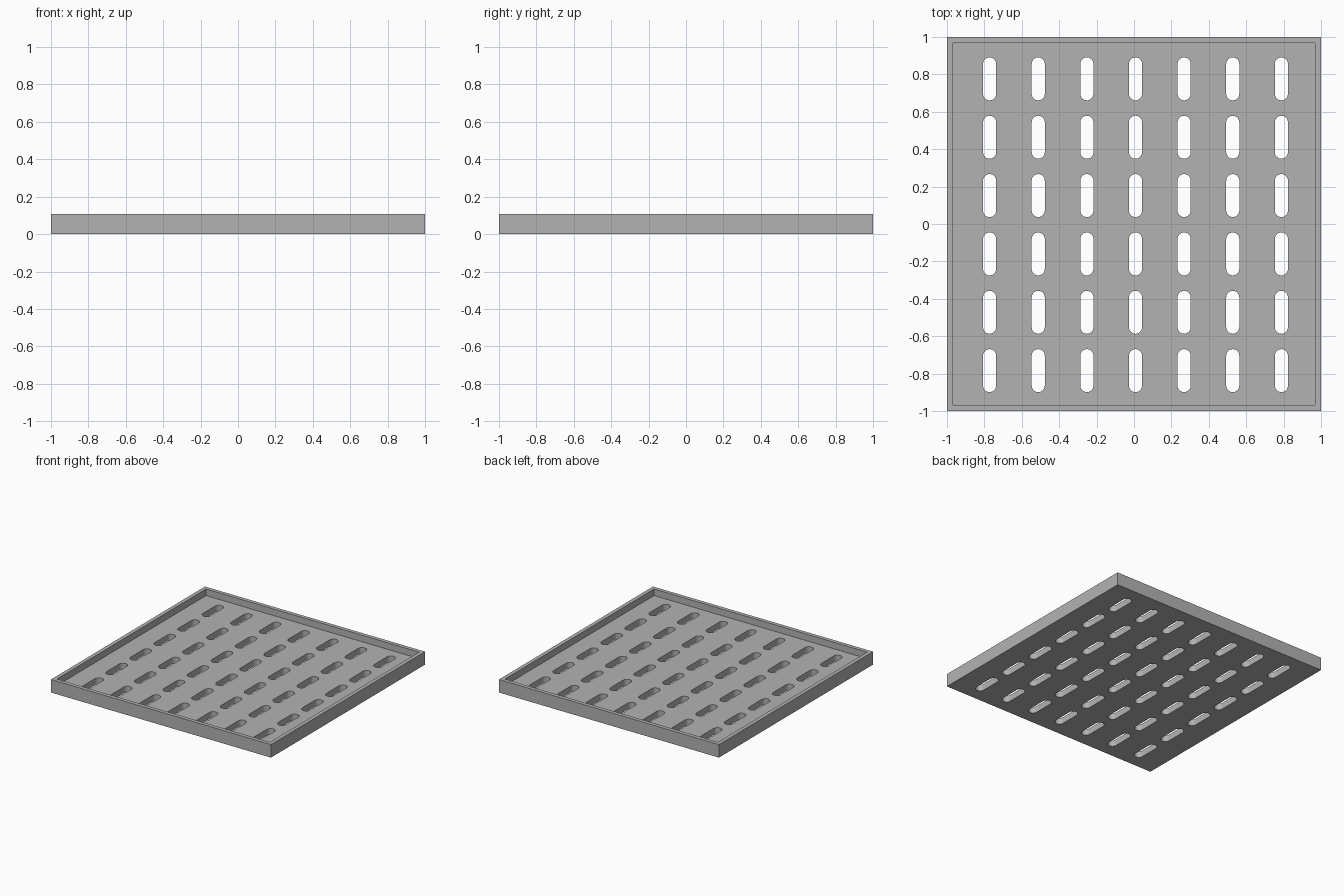
import bpy, bmesh
from math import cos, sin, pi, radians

cube = bpy.data.objects.get("Cube")
if cube:
    bpy.data.objects.remove(cube, do_unlink=True)

HEIGHT, FLOOR, WALL = 0.107, 0.053, 0.045
SLOT_R, SLOT_HALF = 0.035, 0.115
COLS, ROWS = 7, 6
STEP_X, STEP_Y = 0.26, 0.312
MID_X, MID_Y = 0.008, -0.004
ARC = 12


def add_object(name, bm):
    bmesh.ops.recalc_face_normals(bm, faces=bm.faces)
    mesh = bpy.data.meshes.new(name)
    bm.to_mesh(mesh)
    bm.free()
    obj = bpy.data.objects.new(name, mesh)
    bpy.context.collection.objects.link(obj)
    return obj


# Plain grey
grey = bpy.data.materials.new("plain_grey")
grey.use_nodes = True
colour = (0.45, 0.45, 0.45, 1)
grey.diffuse_color = colour
grey.node_tree.nodes["Principled BSDF"].inputs["Base Color"].default_value = colour

# Tray: a slab whose top is inset and pushed down to leave a rim
bm = bmesh.new()
bmesh.ops.create_cube(bm, size=1)
for v in bm.verts:
    v.co = (v.co.x * 2, v.co.y * 2, (v.co.z + 0.5) * HEIGHT)
bm.normal_update()
top = max(bm.faces, key=lambda f: f.calc_center_median().z)
bmesh.ops.inset_region(bm, faces=[top], thickness=WALL)
for v in top.verts:
    v.co.z = HEIGHT
inner = bmesh.ops.extrude_discrete_faces(bm, faces=[top])["faces"][0]
for v in inner.verts:
    v.co.z = FLOOR
tray = add_object("slotted_tray", bm)
tray.data.materials.append(grey)


def add_slot(bm, cx, cy):
    """Round-ended upright prism through the floor."""
    verts = []
    for end in (0, 1):
        side = 1 - 2 * end
        for i in range(ARC + 1):
            a = pi * (end + i / ARC)
            verts.append(bm.verts.new((cx + SLOT_R * cos(a),
                                       cy + side * (SLOT_HALF - SLOT_R) + SLOT_R * sin(a),
                                       -0.05)))
    face = bm.faces.new(verts)
    ext = bmesh.ops.extrude_face_region(bm, geom=[face])["geom"]
    for v in ext:
        if isinstance(v, bmesh.types.BMVert):
            v.co.z = 0.09


# Slot cutters in a regular grid
bm = bmesh.new()
for c in range(COLS):
    for r in range(ROWS):
        add_slot(bm, MID_X + (c - (COLS - 1) / 2) * STEP_X,
                 MID_Y + (r - (ROWS - 1) / 2) * STEP_Y)
cutter = add_object("slot_cutter", bm)
cutter.data.materials.append(grey)
cutter.hide_render = True

# Cut the slots, then drop the cutter
cut = tray.modifiers.new("slots", 'BOOLEAN')
cut.operation = 'DIFFERENCE'
cut.solver = 'EXACT'
cut.object = cutter
bpy.ops.object.select_all(action='DESELECT')
bpy.context.view_layer.objects.active = tray
tray.select_set(True)
bpy.ops.object.modifier_apply(modifier=cut.name)
bpy.data.objects.remove(cutter, do_unlink=True)
bpy.ops.object.shade_smooth_by_angle(angle=radians(30))
